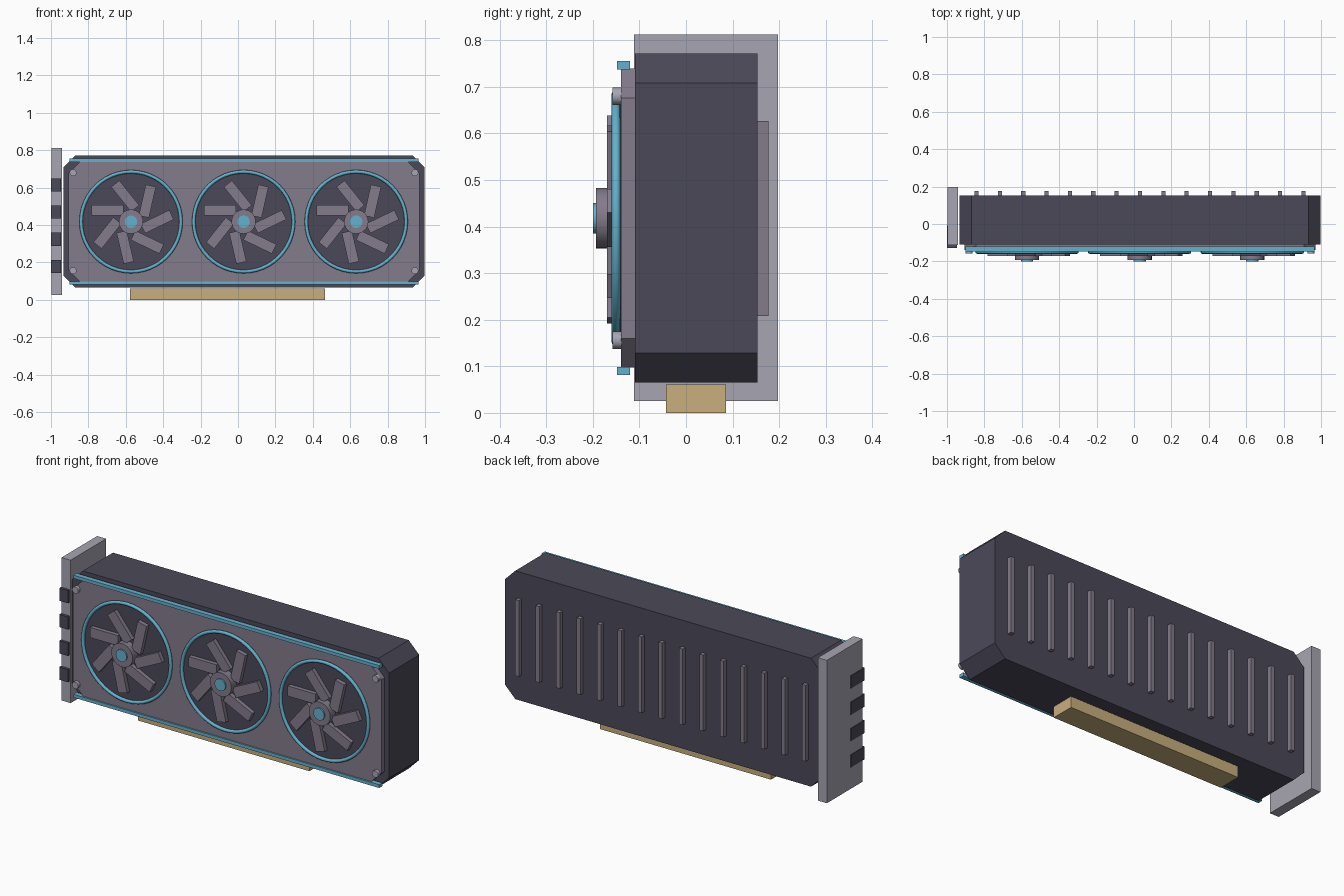
import bpy, bmesh, math
from mathutils import Matrix, Vector

cube = bpy.data.objects.get("Cube")
if cube:
    bpy.data.objects.remove(cube, do_unlink=True)


def material(name, rgb):
    m = bpy.data.materials.new(name)
    m.use_nodes = True
    m.diffuse_color = (*rgb, 1)
    m.node_tree.nodes["Principled BSDF"].inputs["Base Color"].default_value = (*rgb, 1)
    return m


DARK = material("dark slate", (0.07, 0.066, 0.097))
MAUVE = material("mauve grey", (0.23, 0.198, 0.258))
SILVER = material("silver", (0.39, 0.38, 0.445))
GOLD = material("gold", (0.58, 0.425, 0.205))
BLUE = material("light blue", (0.127, 0.445, 0.62))


def finish(bm, name, mat, smooth=False):
    bmesh.ops.recalc_face_normals(bm, faces=bm.faces)
    mesh = bpy.data.meshes.new(name)
    bm.to_mesh(mesh)
    bm.free()
    mesh.materials.append(mat)
    ob = bpy.data.objects.new(name, mesh)
    bpy.context.collection.objects.link(ob)
    if smooth:
        bpy.ops.object.select_all(action='DESELECT')
        ob.select_set(True)
        bpy.context.view_layer.objects.active = ob
        bpy.ops.object.shade_smooth_by_angle(angle=math.radians(35))
    return ob


def add_box(bm, x, y, z, matrix=Matrix()):
    """Box between the (low, high) limits on each axis."""
    centre = Vector([sum(r) / 2 for r in (x, y, z)])
    size = [r[1] - r[0] for r in (x, y, z)]
    bmesh.ops.create_cube(bm, size=1, matrix=matrix @ Matrix.Translation(centre) @ Matrix.Diagonal((*size, 1)))


def box(name, mat, x, y, z):
    bm = bmesh.new()
    add_box(bm, x, y, z)
    return finish(bm, name, mat)


def chamfered_slab(name, mat, x, y, z, cut):
    """Slab whose front outline has its four corners cut off."""
    bm = bmesh.new()
    outline = [(x[0] + cut, z[0]), (x[1] - cut, z[0]), (x[1], z[0] + cut), (x[1], z[1] - cut),
               (x[1] - cut, z[1]), (x[0] + cut, z[1]), (x[0], z[1] - cut), (x[0], z[0] + cut)]
    face = bm.faces.new([bm.verts.new((px, y[0], pz)) for px, pz in outline])
    ext = bmesh.ops.extrude_face_region(bm, geom=[face])["geom"]
    moved = [v for v in ext if isinstance(v, bmesh.types.BMVert)]
    bmesh.ops.translate(bm, verts=moved, vec=(0, y[1] - y[0], 0))
    return finish(bm, name, mat)


def disc(name, mat, x, z, radius, y, segments):
    """Cylinder along the y axis."""
    bm = bmesh.new()
    place = Matrix.Translation((x, sum(y) / 2, z)) @ Matrix.Rotation(math.pi / 2, 4, 'X')
    bmesh.ops.create_cone(bm, cap_ends=True, segments=segments, radius1=radius, radius2=radius,
                          depth=y[1] - y[0], matrix=place)
    return finish(bm, name, mat, True)


def ring(name, mat, x, y, z, major, minor):
    bpy.ops.mesh.primitive_torus_add(location=(x, y, z), rotation=(math.pi / 2, 0, 0), major_radius=major,
                                     minor_radius=minor, major_segments=48, minor_segments=8)
    ob = bpy.context.object
    ob.name = name
    ob.data.materials.append(mat)
    bpy.ops.object.shade_smooth_by_angle(angle=math.radians(50))


MID_X, MID_Z = 0.032, 0.418

# Housing and front shroud
chamfered_slab("housing", DARK, (-0.933, 0.997), (-0.11, 0.153), (0.065, 0.772), 0.064)
chamfered_slab("front_shroud", MAUVE, (-0.907, 0.971), (-0.14, -0.11), (0.097, 0.739), 0.063)

# Accent strips along the shroud edges
for name, side in (("upper", 1), ("lower", -1)):
    z = sorted(MID_Z + side * d for d in (0.319, 0.337))
    box(name + "_accent_strip", BLUE, (-0.9, 0.964), (-0.148, -0.12), z)

# Corner screws
for sx in (-1, 1):
    for sz in (-1, 1):
        disc("corner_screw", SILVER, MID_X + sx * 0.914, MID_Z + sz * 0.262, 0.019, (-0.158, -0.138), 12)

# Three fans
BLADES = 7
for i in (-1, 0, 1):
    fx = MID_X - 0.002 + i * 0.602
    disc("fan_well", DARK, fx, MID_Z, 0.268, (-0.147, -0.138), 48)
    ring("fan_ring", BLUE, fx, -0.15, MID_Z, 0.267, 0.0095)
    bm = bmesh.new()
    for k in range(BLADES):
        a = 2 * math.pi * k / BLADES
        place = (Matrix.Translation((fx, 0, MID_Z)) @ Matrix.Rotation(-a, 4, 'Y')
                 @ Matrix.Translation((0.14, 0, 0)) @ Matrix.Rotation(-0.45, 4, 'Y'))
        add_box(bm, (-0.085, 0.085), (-0.17, -0.147), (-0.028, 0.028), place)
    finish(bm, "fan_blades", MAUVE)
    disc("fan_hub", MAUVE, fx, MID_Z, 0.065, (-0.193, -0.147), 24)
    disc("fan_hub_cap", BLUE, fx, MID_Z, 0.033, (-0.2, -0.193), 24)

# Mounting bracket with four ports
box("mounting_bracket", SILVER, (-0.997, -0.942), (-0.112, 0.198), (0.025, 0.812))
for i in range(4):
    z = 0.179 + i * 0.145
    box("port", DARK, (-1.0, -0.947), (-0.127, -0.008), (z - 0.035, z + 0.035))

# Edge connector
box("edge_connector", GOLD, (-0.578, 0.465), (-0.043, 0.086), (0, 0.061))

# Ribs on the back plate
for i in range(15):
    x = MID_X + (i - 7) * 0.1248
    box("back_rib", MAUVE, (x - 0.011, x + 0.011), (0.153, 0.177), (0.208, 0.627))
